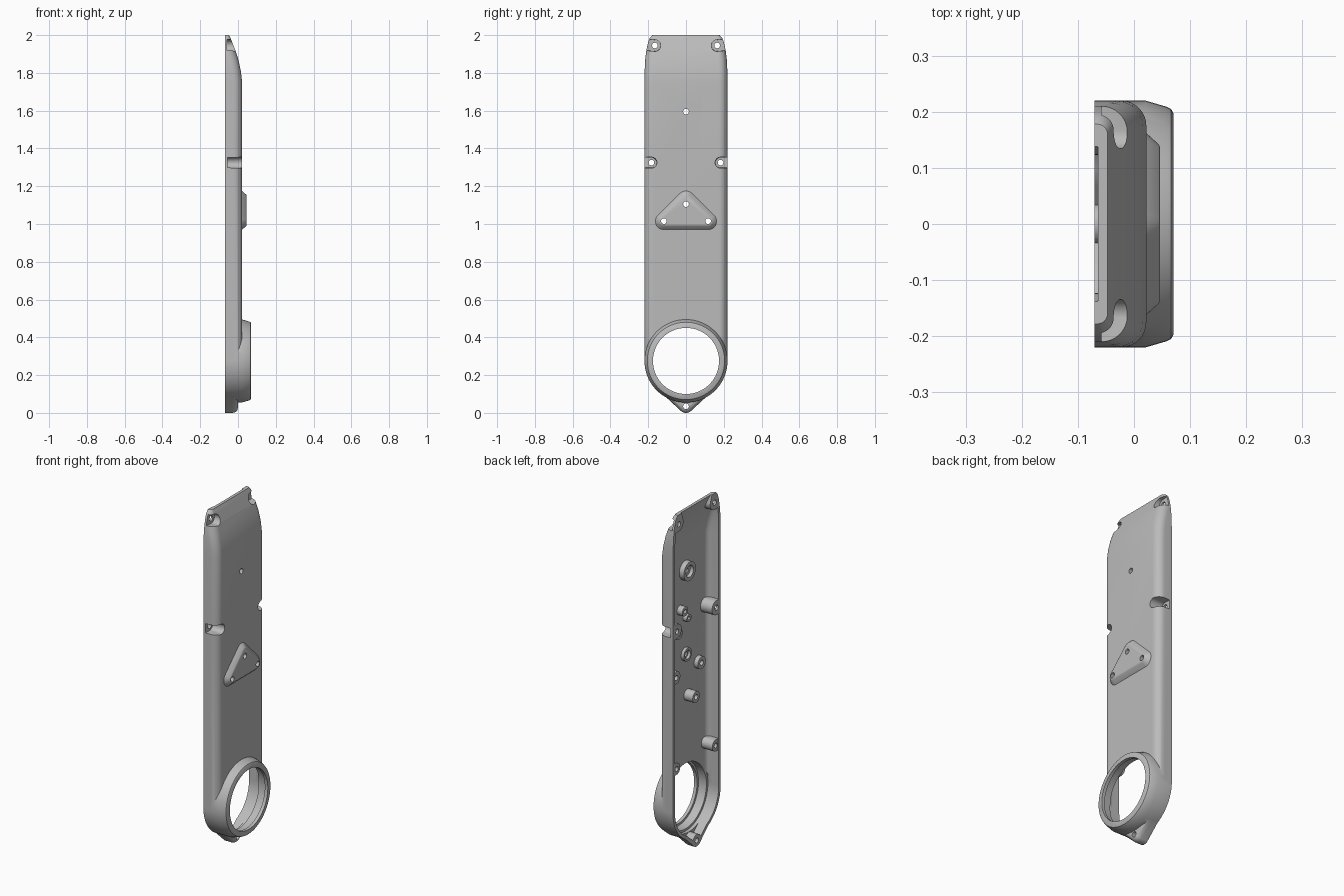
import bpy, bmesh, math

cube = bpy.data.objects.get("Cube")
if cube:
    bpy.data.objects.remove(cube)

SEG = 64
BACK = -0.07            # open rim of the shell
OPEN = -0.1             # cutters start beyond the rim
RING_Z = 0.275

grey = bpy.data.materials.new("moulded_grey")
grey.use_nodes = True
grey.diffuse_color = (0.5, 0.5, 0.5, 1)
grey.node_tree.nodes["Principled BSDF"].inputs["Base Color"].default_value = (0.5, 0.5, 0.5, 1)


def loft(name, rings):
    """Skin a closed solid through rings with equal point counts."""
    bm = bmesh.new()
    rows = [[bm.verts.new(p) for p in ring] for ring in rings]
    n = len(rows[0])
    for a, b in zip(rows, rows[1:]):
        for i in range(n):
            j = (i + 1) % n
            bm.faces.new((a[i], a[j], b[j], b[i]))
    bm.faces.new(rows[0])
    bm.faces.new(rows[-1])
    bmesh.ops.recalc_face_normals(bm, faces=bm.faces)
    mesh = bpy.data.meshes.new(name)
    bm.to_mesh(mesh)
    bm.free()
    mesh.materials.append(grey)
    obj = bpy.data.objects.new(name, mesh)
    bpy.context.scene.collection.objects.link(obj)
    return obj


def prism(name, circles, levels, seg=SEG):
    """Hull of (y, z, radius) circles, extruded through (x, growth) levels."""
    rings = []
    for x, grow in levels:
        ring = []
        for i in range(seg):
            a = 2 * math.pi * i / seg
            c, s = math.cos(a), math.sin(a)
            y, z, r = max(circles, key=lambda k: k[0] * c + k[1] * s + k[2])
            ring.append((x, y + (r + grow) * c, z + (r + grow) * s))
        rings.append(ring)
    return loft(name, rings)


def disc(name, y, z, r, x0, x1, seg=32):
    return prism(name, [(y, z, r)], [(x0, 0), (x1, 0)], seg)


def combine(base, tool, operation):
    mod = base.modifiers.new("combine", 'BOOLEAN')
    mod.operation = operation
    mod.solver = 'EXACT'
    mod.object = tool
    bpy.context.view_layer.objects.active = base
    bpy.ops.object.modifier_apply(modifier=mod.name)
    bpy.data.objects.remove(tool)


# Height, half width and face depth along the long body
STATIONS = [(RING_Z, 0.22, 0.022), (1.75, 0.22, 0.022), (1.81, 0.219, 0.015),
            (1.87, 0.216, 0.002), (1.92, 0.21, -0.014), (1.96, 0.201, -0.03),
            (1.985, 0.192, -0.04), (2.0, 0.178, -0.047)]


def body(name, wall, skin, start, round_r):
    rings = []
    for z, w, d in STATIONS:
        w, d = w - wall, d - skin
        r = min(round_r, (d - start) * 0.8)
        half = [(start, w)]
        for i in range(9):
            a = math.pi / 2 * i / 8
            half.append((d - r + r * math.sin(a), w - r + r * math.cos(a)))
        ring = half + [(x, -y) for x, y in reversed(half)]
        rings.append([(x, y, z) for x, y in ring])
    if wall:            # run the cavity out through the thin top edge
        rings.append([(x, y, z + 0.02) for x, y, z in rings[-1]])
    return loft(name, rings)


# Outer solid: body, lens ring, bottom lug and triangular pad
cover = body("cover_shell", 0, 0, BACK, 0.045)
ring = prism("lens_ring", [(0, RING_Z, 0.22)],
             [(BACK, 0), (0.02, 0), (0.058, -0.011), (0.066, -0.015), (0.07, -0.022)])
lug = prism("bottom_lug", [(0, RING_Z, 0.213), (0, 0.04, 0.04)],
            [(BACK, 0), (-0.028, 0), (-0.014, -0.004), (-0.004, -0.013), (0.0, -0.025)])
pad = prism("triangle_pad", [(-0.117, 1.015, 0.045), (0.117, 1.015, 0.045), (0, 1.13, 0.045)],
            [(0.0, 0), (0.022, 0), (0.044, -0.02), (0.046, -0.024)])
for part in (ring, lug, pad):
    combine(cover, part, 'UNION')

# Hollow: body cavity, stepped ring bore and lug cavity
cavity = body("cavity", 0.018, 0.017, OPEN, 0.032)
bore = prism("ring_bore", [(0, RING_Z, 0.202)],
             [(OPEN, 0), (0.0, 0), (0.001, -0.012), (0.05, -0.015), (0.051, -0.027), (0.1, -0.027)])
lug_hollow = prism("lug_hollow", [(0, RING_Z, 0.195), (0, 0.045, 0.022)],
                   [(OPEN, 0), (-0.02, 0)])
for part in (bore, lug_hollow):
    combine(cavity, part, 'UNION')

# Bosses are kept by removing them from the cavity
bosses = [disc("lug_boss", 0, 0.035, 0.036, BACK, 0.0)]
for side in (-1, 1):
    bosses.append(prism("top_boss", [(side * 0.165, 1.945, 0.042), (side * 0.22, 2.06, 0.06),
                                     (side * 0.26, 1.945, 0.042)], [(BACK, 0), (0.1, 0)], 32))
    for z, r, tip in ((1.325, 0.042, BACK), (0.52, 0.034, -0.066)):
        bosses.append(prism("side_boss", [(side * 0.182, z, r), (side * 0.26, z, r)],
                            [(tip, 0), (0.1, 0)], 32))
# Floor bosses: y, z, radius, tip depth
FLOOR = [(0, 1.595, 0.055, -0.025), (0, 1.105, 0.038, -0.012),
         (-0.117, 1.015, 0.036, -0.02), (0.117, 1.015, 0.036, -0.02),
         (-0.02, 0.86, 0.033, -0.052), (0.05, 1.38, 0.027, -0.03),
         (0, 1.32, 0.022, -0.02), (0.09, 1.26, 0.03, -0.02)]
for y, z, r, tip in FLOOR:
    bosses.append(disc("floor_boss", y, z, r, tip, 0.015))
for boss in bosses:
    combine(cavity, boss, 'DIFFERENCE')
combine(cover, cavity, 'DIFFERENCE')

# Screw pockets open to the sides
cuts = []
for side in (-1, 1):
    cuts.append(prism("top_pocket", [(side * 0.165, 1.945, 0.03), (side * 0.27, 1.955, 0.03)],
                      [(-0.058, 0), (0.1, 0.004)], 32))
    cuts.append(prism("side_pocket", [(side * 0.183, 1.325, 0.027), (side * 0.27, 1.325, 0.027)],
                      [(-0.055, 0), (0.1, 0.004)], 32))
    for y, z in ((0.165, 1.945), (0.183, 1.325), (0.117, 1.015)):
        cuts.append(disc("screw_hole", side * y, z, 0.015, OPEN, 0.1, 20))
    cuts.append(disc("blind_hole", side * 0.18, 0.52, 0.014, OPEN, -0.03, 20))

# Centre holes and recesses
for z in (0.035, 1.105, 1.595):
    cuts.append(disc("screw_hole", 0, z, 0.015, OPEN, 0.1, 20))
cuts.append(disc("washer_recess", 0, 1.595, 0.034, OPEN, -0.004))
cuts.append(disc("pad_recess", 0, 1.105, 0.025, OPEN, 0.004))
for y, z, r, tip in FLOOR[4:]:
    cuts.append(disc("blind_hole", y, z, r * 0.45, OPEN, 0.0, 20))
for cut in cuts:
    combine(cover, cut, 'DIFFERENCE')

bpy.ops.object.select_all(action='DESELECT')
cover.select_set(True)
bpy.context.view_layer.objects.active = cover
bpy.ops.object.shade_smooth_by_angle(angle=math.radians(30))
